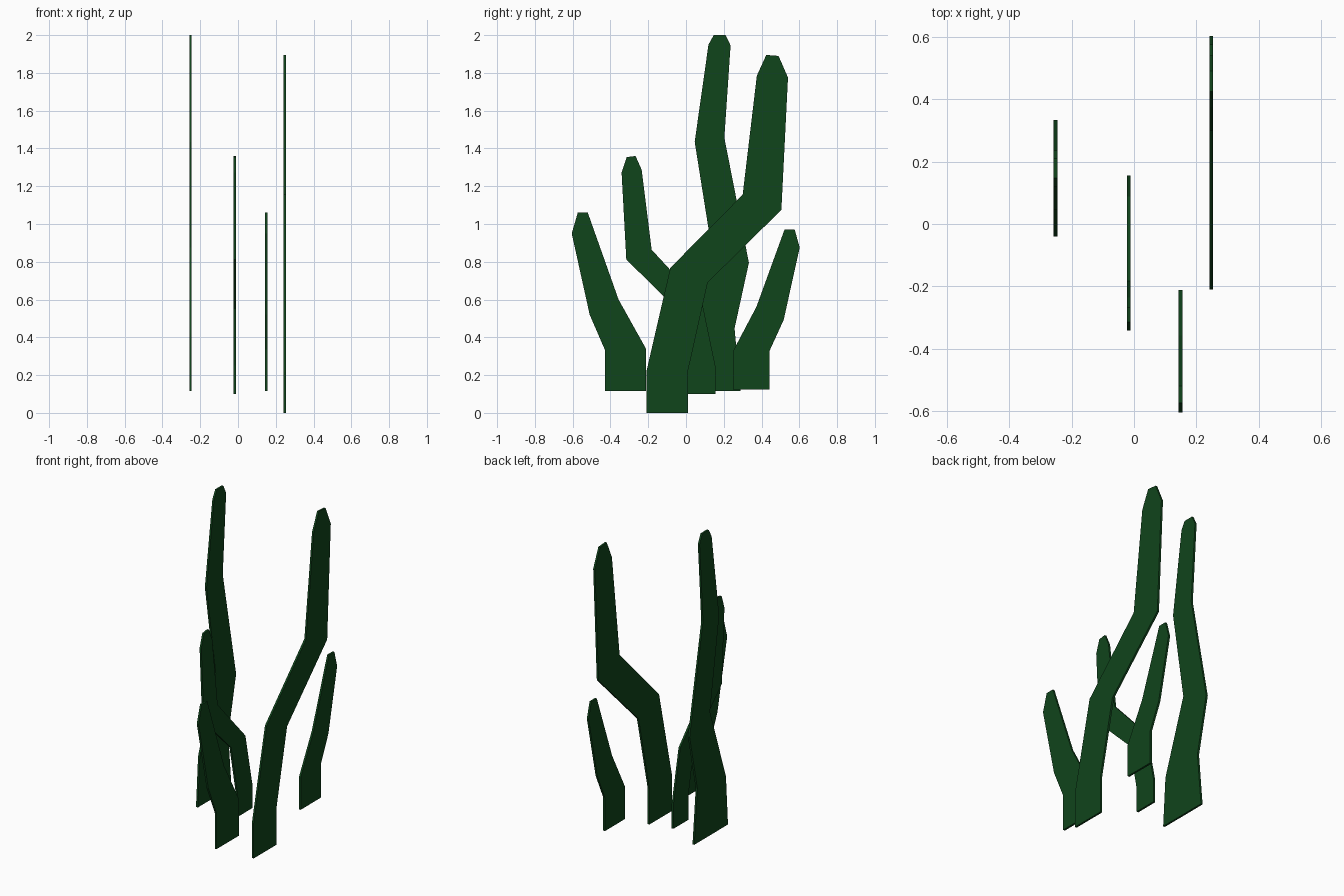
import bpy
import bmesh

THICKNESS = 0.012

green = bpy.data.materials.new("dark_green")
green.diffuse_color = (0.005, 0.058, 0.011, 1)


def frond(name, x, outline):
    """Flat plate: (y, z) outline extruded along x."""
    bm = bmesh.new()
    verts = [bm.verts.new((x - THICKNESS / 2, y, z)) for y, z in outline]
    face = bm.faces.new(verts)
    ext = bmesh.ops.extrude_face_region(bm, geom=[face], use_keep_orig=True)
    moved = [v for v in ext["geom"] if isinstance(v, bmesh.types.BMVert)]
    bmesh.ops.translate(bm, vec=(THICKNESS, 0, 0), verts=moved)
    bmesh.ops.recalc_face_normals(bm, faces=bm.faces)
    mesh = bpy.data.meshes.new(name)
    bm.to_mesh(mesh)
    bm.free()
    mesh.materials.append(green)
    obj = bpy.data.objects.new(name, mesh)
    bpy.context.collection.objects.link(obj)


# Large bent frond at the right
frond("large_bent_frond", 0.248, [
    (-0.21, 0), (0.01, 0), (0.01, 0.22), (0.115, 0.69), (0.505, 1.075),
    (0.54, 1.775), (0.49, 1.89), (0.425, 1.895), (0.375, 1.785),
    (0.30, 1.155), (-0.083, 0.768), (-0.21, 0.217)])

# Small frond in the same plane, further back
frond("small_back_frond", 0.248, [
    (0.248, 0.125), (0.443, 0.125), (0.443, 0.33), (0.517, 0.492),
    (0.602, 0.875), (0.575, 0.972), (0.522, 0.972), (0.373, 0.562),
    (0.248, 0.325)])

# Small frond at the front
frond("small_front_frond", 0.149, [
    (-0.43, 0.115), (-0.212, 0.115), (-0.212, 0.34), (-0.357, 0.6),
    (-0.52, 1.06), (-0.573, 1.06), (-0.605, 0.95), (-0.51, 0.52),
    (-0.43, 0.335)])

# Middle frond leaning forward
frond("middle_frond", -0.017, [
    (0.01, 0.1), (0.155, 0.1), (0.155, 0.25), (0.088, 0.572),
    (-0.182, 0.864), (-0.235, 1.288), (-0.267, 1.36), (-0.314, 1.354),
    (-0.341, 1.272), (-0.316, 0.812), (-0.05, 0.55), (0.01, 0.25)])

# Tallest frond at the left
frond("tall_frond", -0.252, [
    (-0.04, 0.115), (0.288, 0.115), (0.257, 0.447), (0.333, 0.795),
    (0.203, 1.457), (0.236, 1.945), (0.21, 2.0), (0.147, 2.0),
    (0.119, 1.95), (0.046, 1.435), (0.135, 0.875), (-0.02, 0.42)])
